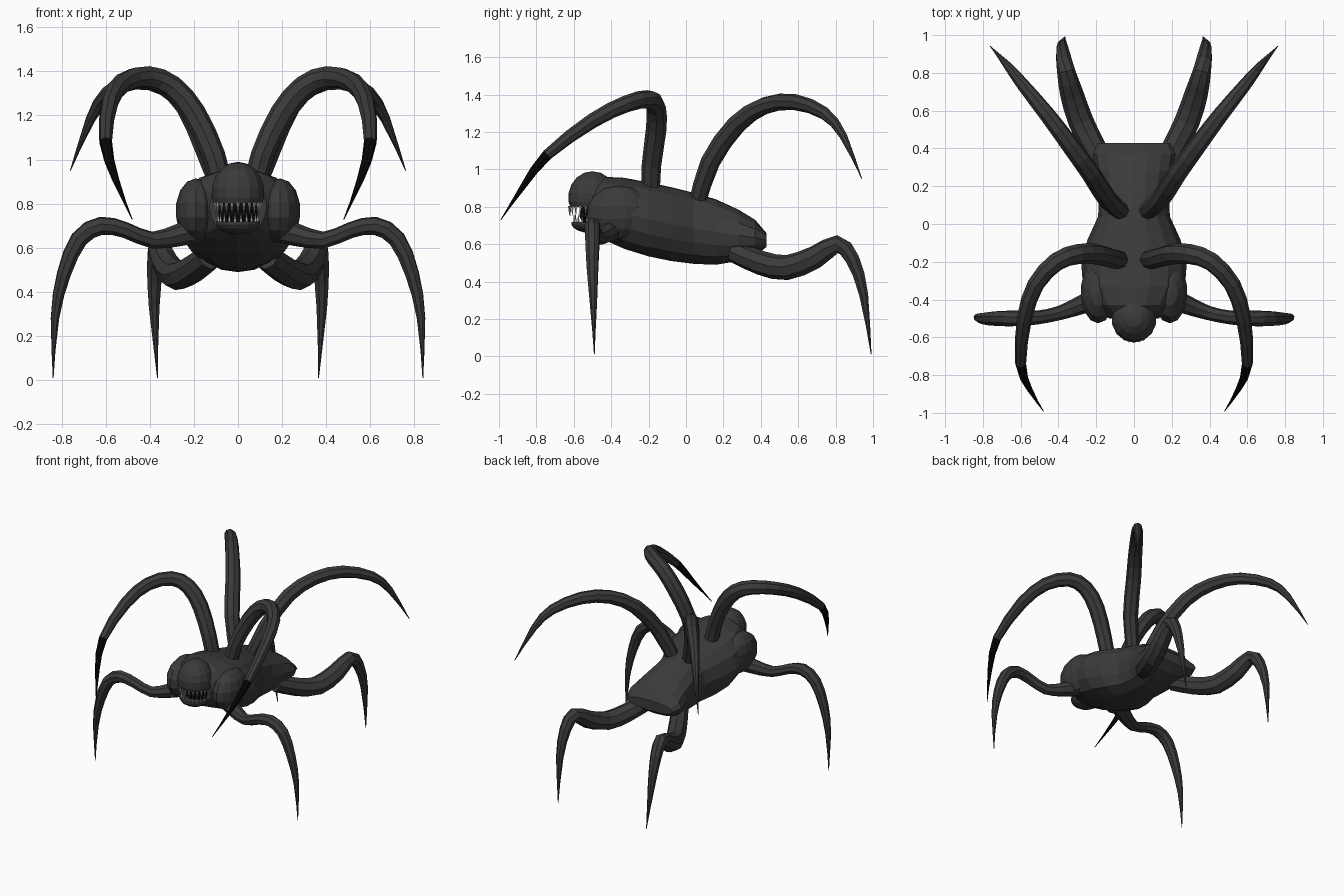
import bpy, bmesh, math
from mathutils import Vector, Matrix

if "Cube" in bpy.data.objects:
    bpy.data.objects.remove(bpy.data.objects["Cube"])


def material(name, v):
    m = bpy.data.materials.new(name)
    m.diffuse_color = (v, v, v, 1)
    m.use_nodes = True
    m.node_tree.nodes["Principled BSDF"].inputs["Base Color"].default_value = m.diffuse_color
    return m


SKIN = material("charcoal skin", 0.043)
BLACK = material("black", 0.002)
TOOTH = material("pale teeth", 0.5)


def finish(name, bm, mats, mirror=False):
    bmesh.ops.recalc_face_normals(bm, faces=bm.faces)
    me = bpy.data.meshes.new(name)
    bm.to_mesh(me)
    bm.free()
    for m in mats:
        me.materials.append(m)
    ob = bpy.data.objects.new(name, me)
    bpy.context.collection.objects.link(ob)
    if mirror:
        ob.modifiers.new("mirror", 'MIRROR').use_mirror_merge = False
    return ob


def bridge(bm, rings, cap=True):
    n = len(rings[0])
    for a, b in zip(rings, rings[1:]):
        for i in range(n):
            j = (i + 1) % n
            bm.faces.new((a[i], a[j], b[j], b[i]))
    if cap:
        bm.faces.new(rings[0])
        bm.faces.new(rings[-1])


def smooth_path(pts):
    """Insert one Catmull-Rom point between every pair of path points."""
    out = []
    for i in range(len(pts) - 1):
        p0, p1 = pts[max(i - 1, 0)], pts[i]
        p2, p3 = pts[i + 1], pts[min(i + 2, len(pts) - 1)]
        out += [p1, (p1 + p2) * 0.5625 - (p0 + p3) * 0.0625]
    return out + [pts[-1]]


def limb(name, path, sides=8, dark_from=None):
    """Tapered tube through (x, y, z, radius) points, mirrored left and right."""
    pts = smooth_path([Vector(p) for p in path])
    bm = bmesh.new()
    rings, ref = [], None
    for i, p in enumerate(pts):
        c = p.to_3d()
        t = (pts[min(i + 1, len(pts) - 1)].to_3d() - pts[max(i - 1, 0)].to_3d()).normalized()
        ref = t.orthogonal() if ref is None else ref - t * ref.dot(t)
        ref.normalize()
        side = t.cross(ref)
        r = max(p.w, 0.002)
        rings.append([bm.verts.new(c + r * (ref * math.cos(a) + side * math.sin(a)))
                      for a in (2 * math.pi * k / sides for k in range(sides))])
    bridge(bm, rings)
    if dark_from is not None:
        for f in bm.faces:
            c = f.calc_center_median()
            f.material_index = int(c.y < dark_from)
    return finish(name, bm, [SKIN, BLACK], True)


# Limbs
limb("upper_front_tentacle", [
    (.065, -.19, .84, .05), (.11, -.185, 1.02, .052), (.20, -.16, 1.21, .055),
    (.30, -.16, 1.33, .053), (.41, -.20, 1.375, .05), (.52, -.32, 1.35, .045),
    (.58, -.50, 1.26, .04), (.60, -.74, 1.08, .029), (.555, -.87, .91, .016),
    (.48, -.99, .73, 0)], dark_from=-.74)
limb("upper_rear_tentacle", [
    (.06, .06, .82, .045), (.14, .13, 1.04, .052), (.23, .27, 1.24, .052),
    (.34, .42, 1.34, .048), (.46, .58, 1.36, .043), (.59, .74, 1.30, .034),
    (.67, .84, 1.18, .022), (.76, .94, .95, 0)])
limb("lower_front_leg", [
    (.12, -.36, .70, .06), (.26, -.42, .66, .052), (.39, -.47, .635, .038),
    (.51, -.495, .68, .037), (.62, -.50, .70, .042), (.72, -.50, .64, .041),
    (.79, -.50, .48, .033), (.83, -.495, .28, .02), (.838, -.49, .01, 0)])
limb("lower_rear_leg", [
    (.13, .26, .56, .06), (.21, .40, .50, .065), (.28, .54, .475, .067),
    (.33, .69, .53, .062), (.36, .81, .60, .048), (.375, .89, .52, .04),
    (.38, .95, .33, .026), (.365, .99, .01, 0)])

# Body: lofted hull, stations are (y, top, bottom, half width)
stations = [
    (-.50, .92, .66, .13), (-.43, .96, .62, .21), (-.33, .955, .575, .27),
    (-.20, .93, .535, .28), (-.08, .905, .51, .245), (.04, .875, .495, .19),
    (.16, .84, .49, .185), (.28, .785, .51, .205), (.37, .73, .54, .22),
    (.43, .66, .585, .19)]
section = [(0, 1), (.3, .99), (.65, .90), (.9, .74), (1, .5), (.93, .3), (.75, .12), (.4, .03), (0, 0)]
section += [(-x, z) for x, z in section[-2:0:-1]]
bm = bmesh.new()
bridge(bm, [[bm.verts.new((x * w, y, b + z * (t - b))) for x, z in section]
            for y, t, b, w in stations])
finish("body", bm, [SKIN])


def ellipsoid(name, loc, size, mat, cut=None, rings=9, mirror=False):
    """Faceted ellipsoid, optionally cut flat; cut = (height, keep_above)."""
    bm = bmesh.new()
    bmesh.ops.create_uvsphere(bm, u_segments=14, v_segments=rings, radius=1)
    bmesh.ops.transform(bm, matrix=Matrix.Translation(loc) @ Matrix.Diagonal((*size, 1)), verts=bm.verts)
    if cut:
        z, above = cut
        bmesh.ops.bisect_plane(bm, geom=bm.verts[:] + bm.edges[:] + bm.faces[:],
                               plane_co=(0, 0, z), plane_no=(0, 0, 1),
                               clear_inner=above, clear_outer=not above)
        bmesh.ops.holes_fill(bm, edges=[e for e in bm.edges if e.is_boundary])
    return finish(name, bm, [mat], mirror)


# Shoulder lobes beside the head
ellipsoid("shoulder_lobe", (.19, -.36, .77), (.095, .17, .145), SKIN, rings=7, mirror=True)

# Head, mouth cavity and jaw
ellipsoid("head", (0, -.50, .85), (.122, .13, .14), SKIN, cut=(.80, True))
ellipsoid("mouth_cavity", (0, -.47, .76), (.10, .10, .075), BLACK)
ellipsoid("lower_jaw", (0, -.51, .715), (.105, .105, .055), SKIN, cut=(.72, False))

# Teeth: upper and lower rows of thin cones along the lips
bm = bmesh.new()
for count, ry, rx, z, length, down in ((11, .118, .105, .777, .055, 1), (10, .095, .093, .738, .045, 0)):
    for i in range(count):
        a = math.radians(-75 + 150 * i / (count - 1))
        loc = (rx * math.sin(a), -.505 - ry * math.cos(a), z)
        turn = Matrix.Rotation(math.pi * down, 4, 'X')
        bmesh.ops.create_cone(bm, cap_ends=True, segments=5, radius1=.008, radius2=.0005,
                              depth=length, matrix=Matrix.Translation(loc) @ turn)
finish("teeth", bm, [TOOTH])
